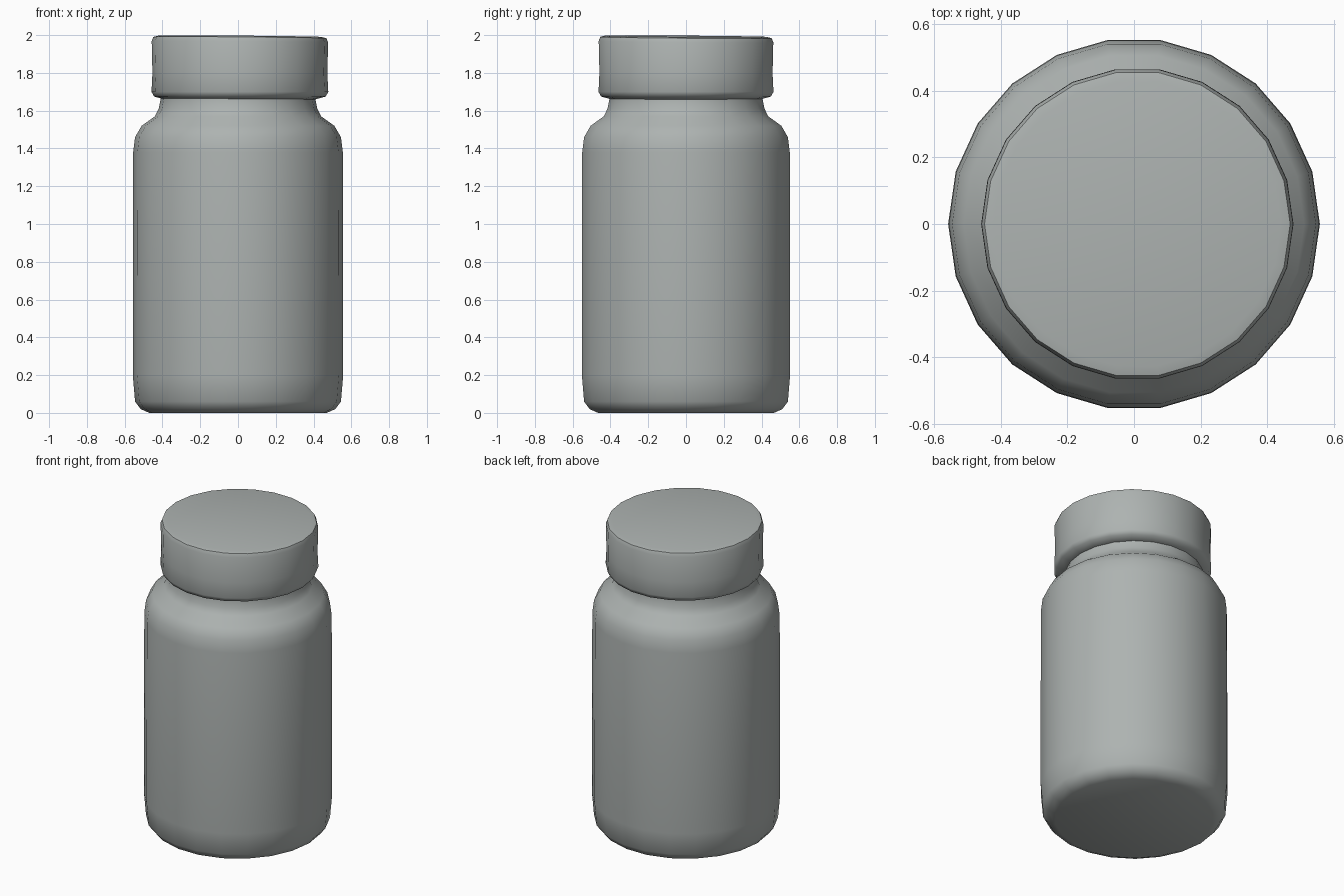
import bpy, bmesh, math

cube = bpy.data.objects.get("Cube")
if cube:
    bpy.data.objects.remove(cube)

SIDES = 22

grey = bpy.data.materials.new("grey_green")
grey.use_nodes = True
colour = (0.42, 0.45, 0.44, 1)
grey.diffuse_color = colour
grey.node_tree.nodes["Principled BSDF"].inputs["Base Color"].default_value = colour


def lathe(name, profile, centre_x=0.0, tilt=None):
    """Revolve (radius, height) pairs and cap both ends."""
    bm = bmesh.new()
    rings = []
    for r, z in profile:
        ring = []
        for i in range(SIDES):
            a = 2 * math.pi * i / SIDES
            x, y = centre_x + r * math.cos(a), r * math.sin(a)
            ring.append(bm.verts.new((x, y, z + (tilt(x, y, z) if tilt else 0))))
        rings.append(ring)
    for low, high in zip(rings, rings[1:]):
        for i in range(SIDES):
            j = (i + 1) % SIDES
            bm.faces.new((low[i], low[j], high[j], high[i]))
    bm.faces.new(reversed(rings[0]))
    bm.faces.new(rings[-1])
    mesh = bpy.data.meshes.new(name)
    bm.to_mesh(mesh)
    bm.free()
    mesh.materials.append(grey)
    obj = bpy.data.objects.new(name, mesh)
    bpy.context.collection.objects.link(obj)
    bpy.ops.object.select_all(action="DESELECT")
    obj.select_set(True)
    bpy.context.view_layer.objects.active = obj
    bpy.ops.object.shade_smooth_by_angle(angle=math.radians(50))
    return obj


# Jar: rounded foot, straight wall, sloping shoulder and neck
lathe("jar_body", [
    (0.47, 0.0), (0.515, 0.02), (0.545, 0.06), (0.557, 0.2), (0.557, 0.7),
    (0.555, 1.38), (0.545, 1.46), (0.51, 1.52), (0.44, 1.57),
    (0.42, 1.61), (0.41, 1.66), (0.41, 1.70)])


# Lid: its top leans down slightly towards the back left
def lean(x, y, z):
    return -(0.008 * (x + 0.46) + 0.008 * (y + 0.3)) * max(0, z - 1.7) / 0.3


lathe("lid", [
    (0.40, 1.66), (0.455, 1.675), (0.468, 1.70), (0.463, 1.80),
    (0.467, 1.97), (0.458, 1.993), (0.43, 2.0)], 0.01, lean)
